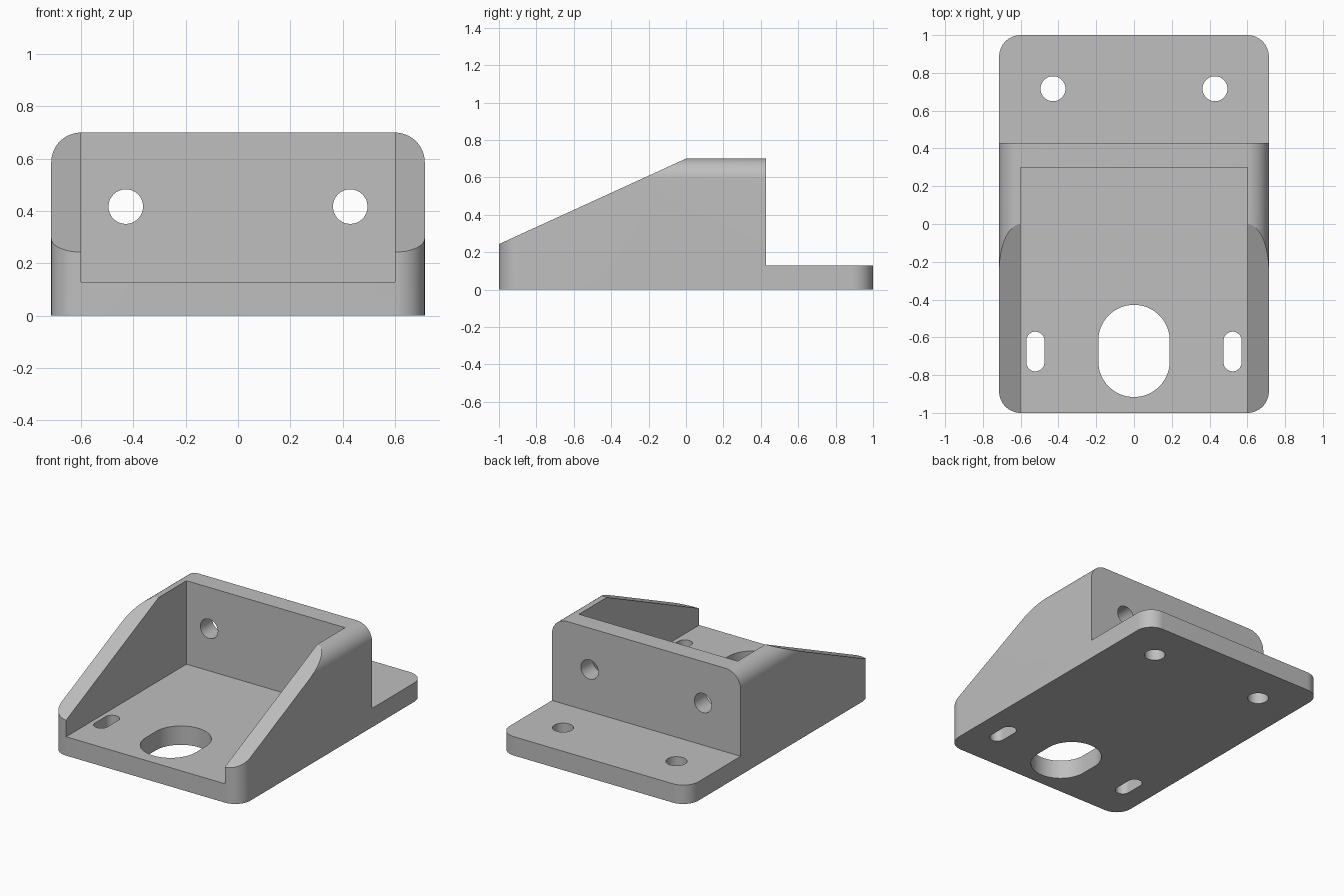
import bpy
import bmesh
from math import cos, sin, pi
from mathutils import Matrix, Vector

cube = bpy.data.objects.get("Cube")
if cube:
    bpy.data.objects.remove(cube, do_unlink=True)

# Main dimensions
HW, HL, TOP = 0.714, 1.0, 0.70       # half width, half length, height
R = 0.114                            # corner radius
FLOOR, INNER = 0.129, 0.60           # base thickness, half width of the pocket
WALL_IN, WALL_OUT = 0.30, 0.429      # upright wall, front and back face

grey = bpy.data.materials.new("plain grey")
grey.use_nodes = True
COLOUR = (0.52, 0.52, 0.52, 1)
grey.diffuse_color = COLOUR
grey.node_tree.nodes["Principled BSDF"].inputs["Base Color"].default_value = COLOUR

# Each axis map carries profile (u, v) and depth w into (x, y, z)
AXES = {
    "x": Matrix(((0, 0, 1), (1, 0, 0), (0, 1, 0))),
    "y": Matrix(((1, 0, 0), (0, 0, 1), (0, 1, 0))),
    "z": Matrix.Identity(3),
}


def prism(name, profile, axis, low, high):
    """Extrude a closed profile along an axis."""
    bm = bmesh.new()
    face = bm.faces.new([bm.verts.new(AXES[axis] @ Vector((u, v, low))) for u, v in profile])
    new = bmesh.ops.extrude_face_region(bm, geom=[face])["geom"]
    shift = AXES[axis] @ Vector((0, 0, high - low))
    bmesh.ops.translate(bm, vec=shift, verts=[g for g in new if isinstance(g, bmesh.types.BMVert)])
    bmesh.ops.recalc_face_normals(bm, faces=bm.faces)
    mesh = bpy.data.meshes.new(name)
    bm.to_mesh(mesh)
    bm.free()
    mesh.materials.append(grey)
    obj = bpy.data.objects.new(name, mesh)
    bpy.context.collection.objects.link(obj)
    return obj


def rounded(cx, cy, hx, hy, r, steps=16):
    """Rounded rectangle; also gives slots and circles."""
    points = []
    for i, (sx, sy) in enumerate(((1, 1), (-1, 1), (-1, -1), (1, -1))):
        for k in range(steps + 1):
            a = (i + k / steps) * pi / 2
            p = (cx + sx * (hx - r) + r * cos(a), cy + sy * (hy - r) + r * sin(a))
            if not points or (Vector(p) - Vector(points[-1])).length > 1e-5:
                points.append(p)
    if (Vector(points[0]) - Vector(points[-1])).length < 1e-5:
        points.pop()
    return points


def combine(body, other, operation):
    mod = body.modifiers.new(other.name, "BOOLEAN")
    mod.operation, mod.solver, mod.object = operation, "EXACT", other
    bpy.context.view_layer.objects.active = body
    bpy.ops.object.modifier_apply(modifier=mod.name)
    bpy.data.objects.remove(other, do_unlink=True)


# Side outline: flange, upright wall and sloping cheeks
side = [(-HL, 0), (HL, 0), (HL, FLOOR), (WALL_OUT, FLOOR),
        (WALL_OUT, TOP), (0, TOP), (-HL, 0.243)]
body = prism("bracket_body", side, "x", -1.2, 1.2)

# Rounded plan and rounded upper edges
combine(body, prism("plan_outline", rounded(0, 0, HW, HL, R), "z", -0.5, 1.5), "INTERSECT")
combine(body, prism("front_outline", rounded(0, TOP - 1, HW, 1, R), "y", -1.5, 1.5), "INTERSECT")

# Pocket between the cheeks, open to the front
pocket = [(-INNER, -1.5), (INNER, -1.5), (INNER, WALL_IN), (-INNER, WALL_IN)]
combine(body, prism("pocket", pocket, "z", FLOOR, 1.5), "DIFFERENCE")

# Large oblong opening in the floor
combine(body, prism("floor_opening", rounded(0, -0.672, 0.189, 0.244, 0.189), "z", -0.5, 0.5), "DIFFERENCE")

# Paired slots, flange holes and wall holes
for s in (-1, 1):
    hole_x = s * 0.429
    combine(body, prism("slot", rounded(s * 0.522, -0.675, 0.048, 0.105, 0.048), "z", -0.5, 0.5), "DIFFERENCE")
    combine(body, prism("flange_hole", rounded(hole_x, 0.716, 0.066, 0.066, 0.066), "z", -0.5, 0.5), "DIFFERENCE")
    combine(body, prism("wall_hole", rounded(hole_x, 0.417, 0.066, 0.066, 0.066), "y", 0.1, 0.7), "DIFFERENCE")

# Smooth the rounded surfaces, keep the edges sharp
bpy.ops.object.select_all(action="DESELECT")
body.select_set(True)
bpy.context.view_layer.objects.active = body
bpy.ops.object.shade_smooth_by_angle(angle=pi / 9)
